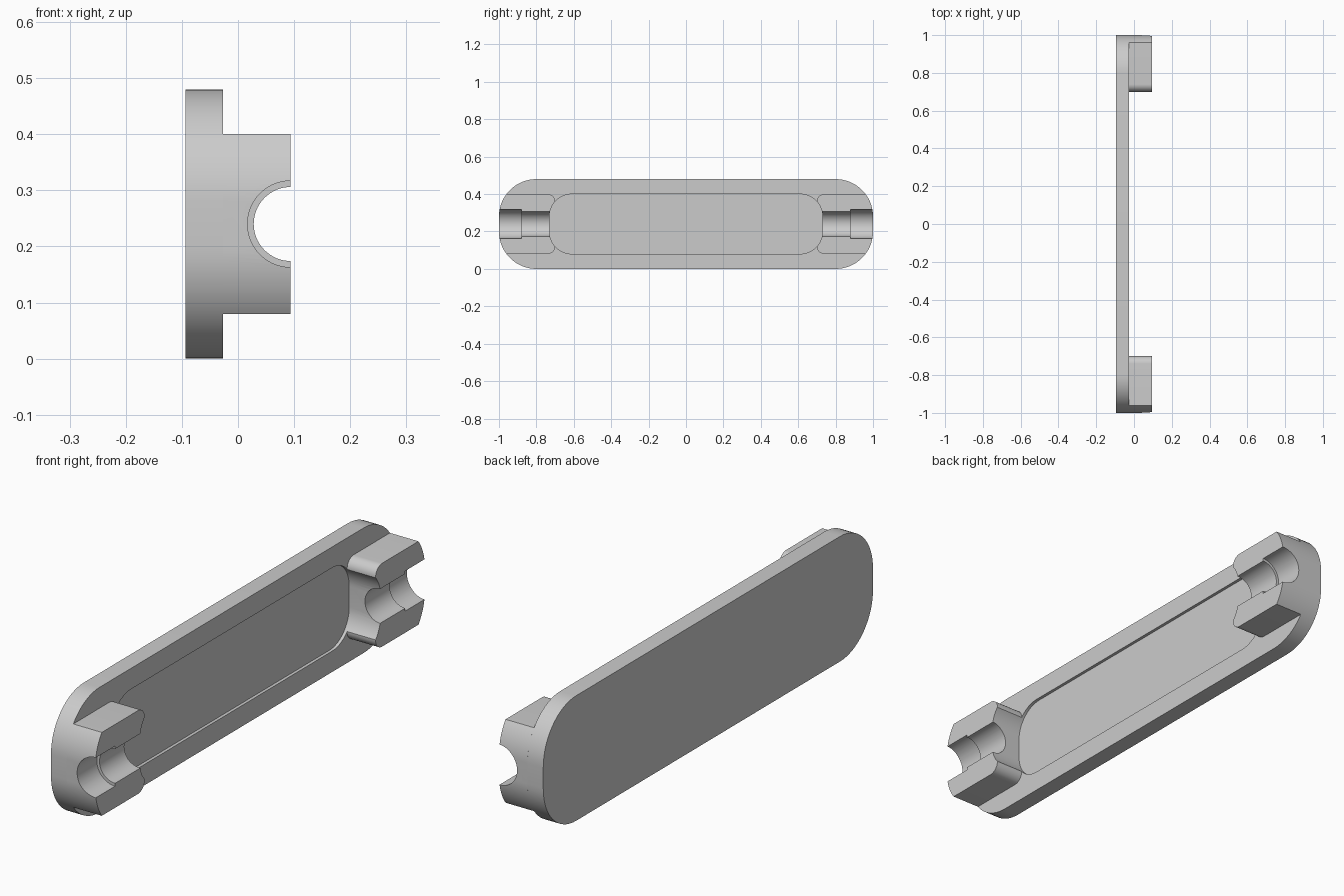
import bpy, bmesh, math
from mathutils import Matrix

cube = bpy.data.objects.get("Cube")
if cube:
    bpy.data.objects.remove(cube, do_unlink=True)

grey = bpy.data.materials.new("plain grey")
grey.use_nodes = True
grey.diffuse_color = (0.6, 0.6, 0.6, 1)
grey.node_tree.nodes["Principled BSDF"].inputs["Base Color"].default_value = (0.6, 0.6, 0.6, 1)

BACK, FACE, TOP = -0.094, -0.027, 0.094   # x of back, plate face and block top
MID = 0.24                                # z of the long axis
END_R = 0.2                               # plate corner radius


def arc(cy, cz, r, start, stop, steps=16):
    """Points of an arc in the y-z plane, angles in degrees."""
    angles = [math.radians(start + (stop - start) * i / steps) for i in range(steps + 1)]
    return [(cy + r * math.cos(a), cz + r * math.sin(a)) for a in angles]


def rounded_outline(half_y, half_z, r):
    cy, cz = half_y - r, half_z - r
    return (arc(cy, MID + cz, r, 0, 90) + arc(-cy, MID + cz, r, 90, 180)
            + arc(-cy, MID - cz, r, 180, 270) + arc(cy, MID - cz, r, 270, 360))


def finish(name, bm):
    bmesh.ops.recalc_face_normals(bm, faces=bm.faces)
    mesh = bpy.data.meshes.new(name)
    bm.to_mesh(mesh)
    bm.free()
    mesh.materials.append(grey)
    obj = bpy.data.objects.new(name, mesh)
    bpy.context.collection.objects.link(obj)
    return obj


def prism(name, outline, x0, x1):
    """Extrude a y-z outline along x."""
    bm = bmesh.new()
    face = bm.faces.new([bm.verts.new((x0, y, z)) for y, z in outline])
    new = bmesh.ops.extrude_face_region(bm, geom=[face])["geom"]
    verts = [v for v in new if isinstance(v, bmesh.types.BMVert)]
    bmesh.ops.translate(bm, verts=verts, vec=(x1 - x0, 0, 0))
    return finish(name, bm)


def rod(name, r, y0, y1):
    """Cylinder along y, centred on the block's outer face."""
    bm = bmesh.new()
    place = Matrix.Translation((TOP, (y0 + y1) / 2, MID)) @ Matrix.Rotation(math.pi / 2, 4, 'X')
    bmesh.ops.create_cone(bm, cap_ends=True, segments=64, radius1=r, radius2=r,
                          depth=abs(y1 - y0), matrix=place)
    return finish(name, bm)


def cut(obj, cutters):
    for cutter in cutters:
        mod = obj.modifiers.new("cut", 'BOOLEAN')
        mod.operation = 'DIFFERENCE'
        mod.solver = 'EXACT'
        mod.object = cutter
    bpy.context.view_layer.update()
    graph = bpy.context.evaluated_depsgraph_get()
    mesh = bpy.data.meshes.new_from_object(obj.evaluated_get(graph))
    obj.modifiers.clear()
    obj.data = mesh


def smooth(obj):
    bpy.ops.object.select_all(action='DESELECT')
    obj.select_set(True)
    bpy.context.view_layer.objects.active = obj
    bpy.ops.object.shade_smooth_by_angle(angle=math.radians(30))


# Shallow recess, which also bites a hollow out of each block
recess = prism("recess_cutter", rounded_outline(0.73, 0.16, 0.12), FACE - 0.012, 0.2)
helpers = [recess]

# Long plate with rounded corners
plate = prism("plate", rounded_outline(1, MID, END_R), BACK, FACE)
cut(plate, [recess])
smooth(plate)

# End blocks, each with a stepped half-round channel
HALF, INNER, FILLET = 0.16, 0.70, 0.04
corner = math.degrees(math.asin((HALF - MID + END_R) / END_R))
outline = (arc(1 - END_R, MID - MID + END_R, END_R, -corner, 0)
           + arc(1 - END_R, 2 * MID - END_R, END_R, 0, corner)
           + arc(INNER + FILLET, MID + HALF - FILLET, FILLET, 90, 180, 10)
           + arc(INNER + FILLET, MID - HALF + FILLET, FILLET, 180, 270, 10))

for side, label in ((-1, "front"), (1, "back")):
    block = prism(label + "_block", [(side * y, z) for y, z in outline], FACE, TOP)
    wide = rod(label + "_wide_cutter", 0.077, side * 0.88, side * 1.1)
    narrow = rod(label + "_narrow_cutter", 0.066, side * 0.6, side * 0.95)
    cut(block, [recess, wide, narrow])
    smooth(block)
    helpers += [wide, narrow]

# Cutters are no longer needed
for helper in helpers:
    bpy.data.objects.remove(helper, do_unlink=True)
